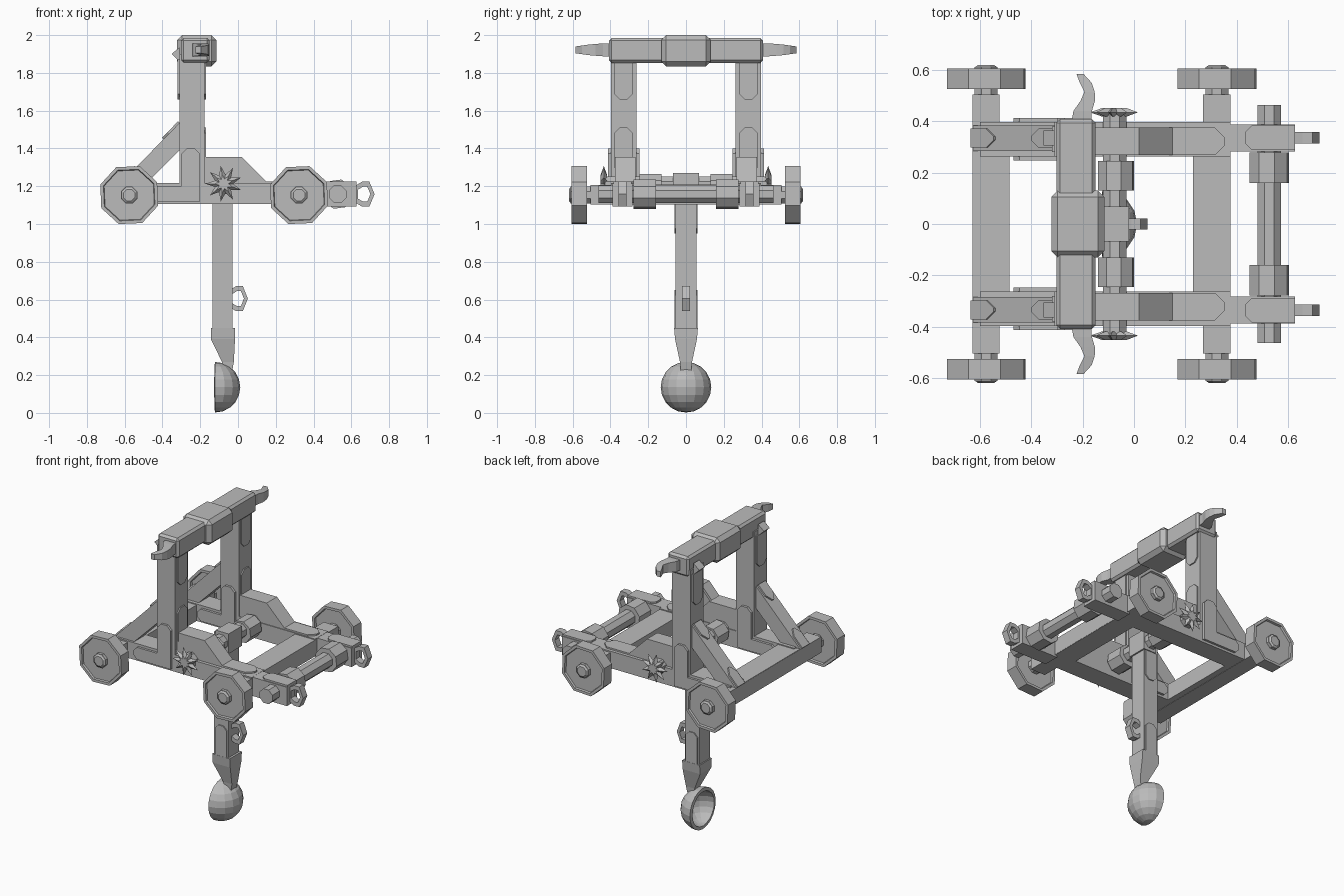
import bpy, bmesh, math
from mathutils import Vector

cube = bpy.data.objects.get("Cube")
if cube:
    bpy.data.objects.remove(cube, do_unlink=True)

grey = bpy.data.materials.new("plain grey")
grey.use_nodes = True
grey.diffuse_color = (0.5, 0.5, 0.5, 1)
grey.node_tree.nodes["Principled BSDF"].inputs["Base Color"].default_value = (0.5, 0.5, 0.5, 1)


def finish(name, bm):
    bmesh.ops.recalc_face_normals(bm, faces=bm.faces)
    mesh = bpy.data.meshes.new(name)
    bm.to_mesh(mesh)
    bm.free()
    mesh.materials.append(grey)
    ob = bpy.data.objects.new(name, mesh)
    bpy.context.collection.objects.link(ob)
    return ob


def loft(name, rings):
    """Skin a list of equal-length point rings and cap both ends."""
    bm = bmesh.new()
    vs = [[bm.verts.new(p) for p in r] for r in rings]
    n = len(vs[0])
    for a, b in zip(vs, vs[1:]):
        for i in range(n):
            bm.faces.new((a[i], a[(i + 1) % n], b[(i + 1) % n], b[i]))
    bm.faces.new(vs[0])
    bm.faces.new(vs[-1])
    return finish(name, bm)


def place(axis, a, b, h):
    return {"x": (h, a, b), "y": (a, h, b), "z": (a, b, h)}[axis]


def prism(name, axis, pts, lo, hi):
    return loft(name, [[place(axis, a, b, h) for a, b in pts] for h in (lo, hi)])


def box(name, x, y, z, bevel=0):
    ob = prism(name, "z", [(x[0], y[0]), (x[1], y[0]), (x[1], y[1]), (x[0], y[1])], *z)
    if bevel:
        mod = ob.modifiers.new("Bevel", "BEVEL")
        mod.width, mod.segments = bevel, 1
    return ob


def ngon(cx, cz, r, n=8, turn=22.5):
    return [(cx + r * math.cos(math.radians(turn) + math.tau * i / n),
             cz + r * math.sin(math.radians(turn) + math.tau * i / n)) for i in range(n)]


def span(s, a, b):
    return (min(s * a, s * b), max(s * a, s * b))


def tab(a0, a1, b0, b1, c):
    """Strap outline with a clipped far end along b."""
    d = c if b1 > b0 else -c
    return [(a0, b0), (a1, b0), (a1, b1 - d), (a1 - c, b1), (a0 + c, b1), (a0, b1 - d)]


def hook(name, cx, cz, y, rx, rz, half):
    """Angular ring in the xz plane."""
    bm = bmesh.new()
    shape = [(-1, -0.6), (-0.2, -1), (0.5, -1), (1, 0), (0.5, 1), (-0.2, 1), (-1, 0.6)]
    loops = [[bm.verts.new((cx + k * rx * u, y + t, cz + k * rz * v)) for u, v in shape]
             for k, t in ((1, -half), (1, half), (0.6, half), (0.6, -half))]
    n = len(shape)
    for j in range(4):
        a, b = loops[j], loops[(j + 1) % 4]
        for i in range(n):
            bm.faces.new((a[i], a[(i + 1) % n], b[(i + 1) % n], b[i]))
    finish(name, bm)


# Wheels and axle ends
def wheel(name, x, s):
    ob = prism(name, "y", ngon(x, 1.153, 0.163, turn=25), *span(s, 0.525, 0.605))
    bm = bmesh.new()
    bm.from_mesh(ob.data)
    for f in [f for f in bm.faces if abs(f.normal.y) > 0.9]:
        bmesh.ops.inset_region(bm, faces=[f], thickness=0.018, depth=0)
        bmesh.ops.inset_region(bm, faces=[f], thickness=0.004, depth=-0.012)
    bm.to_mesh(ob.data)
    bm.free()
    prism(name + "_hub", "y", ngon(x, 1.153, 0.048), *span(s, 0.5, 0.612))
    loft(name + "_cap", [[place("y", a, b, s * h) for a, b in ngon(x, 1.153, r)]
                         for r, h in ((0.048, 0.61), (0.033, 0.62))])


# Cross beams joining the rails
for label, x, lo, hi in (("rear", -0.576, -0.628, -0.484), ("front", 0.322, 0.23, 0.376)):
    box(label + "_cross_beam", (lo, hi), (-0.28, 0.28), (1.105, 1.21))
    box(label + "_axle_beam", (x - 0.053, x + 0.053), (-0.505, 0.505), (1.103, 1.207))

for side, s in (("left", 1), ("right", -1)):
    wheel(side + "_rear_wheel", -0.576, s)
    wheel(side + "_front_wheel", 0.323, s)

    # Side frame
    box(side + "_rail", (-0.6, 0.376), span(s, 0.263, 0.397), (1.105, 1.216))
    box(side + "_post", (-0.31, -0.178), span(s, 0.263, 0.397), (1.105, 1.9))
    prism(side + "_cheek", "y", [(-0.18, 1.21), (-0.18, 1.355), (0.02, 1.355), (0.155, 1.22),
                                 (0.155, 1.21)], *span(s, 0.268, 0.376))
    prism(side + "_rail_strap", "z", [(b, s * a) for a, b in tab(0.268, 0.376, 0.1, 0.355, 0.04)],
          1.21, 1.226)

    # Diagonal brace with straps
    prism(side + "_brace", "y", [(-0.305, 1.54), (-0.305, 1.395), (-0.49, 1.21), (-0.628, 1.21)],
          *span(s, 0.285, 0.383))
    for end, t0, t1 in (("upper", 0.0, 0.085), ("lower", 0.32, 0.23)):
        loft(f"{side}_{end}_brace_strap",
             [[(-0.308 - b + d, s * a, 1.535 - b * 1.03 - d) for a, b in
               tab(0.297, 0.371, t0, t1, 0.03)] for d in (0.004, -0.009)])

    # Angle straps on both flanks of the post foot
    for face, y0, y1 in (("outer", 0.39, 0.412), ("inner", 0.27, 0.247)):
        prism(f"{side}_{face}_post_strap", "y", tab(-0.298, -0.2, 1.12, 1.4, 0.028), *span(s, y0, y1))
        prism(f"{side}_{face}_foot_strap", "y",
              [(a, b) for b, a in tab(1.12, 1.2, -0.25, -0.47, 0.025)], *span(s, y0, y1 ))
    # Straps on the front and back of the post
    for face, x0, x1 in (("front", -0.18, -0.17), ("back", -0.32, -0.308)):
        prism(f"{side}_{face}_upper_strap", "x", [(s * a, b) for a, b in
              tab(0.281, 0.38, 1.87, 1.66, 0.028)], x0, x1)
    prism(side + "_front_lower_strap", "x", [(s * a, b) for a, b in
          tab(0.281, 0.38, 1.3, 1.51, 0.028)], -0.18, -0.17)
    prism(side + "_back_stud", "y", [(-0.31, 1.935), (-0.352, 1.9), (-0.31, 1.86)],
          *span(s, 0.305, 0.365))

    # Curved horn on the end of the top beam: y, x, half width, half height
    horn = ((0.4, -0.205, 0.038, 0.034), (0.44, -0.2, 0.036, 0.034), (0.48, -0.18, 0.028, 0.031),
            (0.515, -0.173, 0.02, 0.028), (0.55, -0.188, 0.023, 0.023), (0.584, -0.21, 0.014, 0.018))
    loft(side + "_horn", [[(x - w, s * y, 1.922 - h), (x + w, s * y, 1.922 - h),
                           (x + w, s * y, 1.922 + h), (x - w, s * y, 1.922 + h)] for y, x, w, h in horn])

    # Front bearing block, cap and hook
    box(side + "_bearing", (0.36, 0.627), span(s, 0.283, 0.388), (1.092, 1.215))
    c = 0.025
    prism(side + "_bearing_cap", "z", [(x, s * y) for x, y in (
        (0.433 + c, 0.288), (0.627, 0.288), (0.627, 0.383), (0.433 + c, 0.383),
        (0.433, 0.383 - c), (0.433, 0.288 + c))], 1.205, 1.226)
    hook(side + "_front_hook", 0.668, 1.158, s * 0.336, 0.055, 0.066, 0.022)

    # Drums on the two turning bars
    prism(side + "_front_drum", "y", ngon(0.527, 1.158, 0.08, turn=30), *span(s, 0.16, 0.278))
    prism(side + "_arm_drum", "y", ngon(-0.07, 1.195, 0.073, turn=30), *span(s, 0.13, 0.245))

    # Star gear with a thin rim
    bm = bmesh.new()
    n = 18
    rim = [bm.verts.new((-0.075 + r * math.cos(t), s * 0.435, 1.213 + r * math.sin(t)))
           for r, t in ((0.096 if i % 2 else 0.05, math.tau * i / n) for i in range(n))]
    for y in (0.418, 0.452):
        ring = [bm.verts.new((-0.075 + (v.co.x + 0.075) * 0.5, s * y, 1.213 + (v.co.z - 1.213) * 0.5))
                for v in rim]
        bm.faces.new(ring)
        for i in range(n):
            bm.faces.new((rim[i], rim[(i + 1) % n], ring[(i + 1) % n], ring[i]))
    finish(side + "_star_gear", bm)

# Turning bars
prism("front_bar", "y", ngon(0.527, 1.158, 0.05), -0.463, 0.463)
prism("arm_axle", "y", ngon(-0.075, 1.205, 0.05), -0.43, 0.43)

# Top beam and its sleeve
box("top_beam", (-0.302, -0.15), (-0.408, 0.408), (1.853, 1.985), 0.014)
box("top_beam_sleeve", (-0.322, -0.115), (-0.13, 0.13), (1.835, 2.0), 0.025)

# Throwing arm, hanging down and flaring before the neck
box("arm", (-0.135, -0.03), (-0.055, 0.055), (0.43, 1.25))
box("arm_head", (-0.115, -0.02), (-0.068, 0.068), (1.14, 1.27))
neck = ((0.45, -0.143, -0.016, 0.063), (0.39, -0.143, -0.016, 0.058), (0.27, -0.085, -0.022, 0.032),
        (0.225, -0.075, -0.03, 0.028))
loft("arm_neck", [[(a, -w, z), (b, -w, z), (b, w, z), (a, w, z)] for z, a, b, w in neck])
for s in (1, -1):
    for label, z0, z1 in (("lower", 0.45, 0.65), ("upper", 1.14, 0.95)):
        prism(f"arm_{label}_strap_{'left' if s > 0 else 'right'}", "y",
              tab(-0.125, -0.04, z0, z1, 0.025), *span(s, 0.05, 0.062))
hook("arm_hook", 0.0, 0.605, 0, 0.052, 0.066, 0.022)

# Hollow cup opening backwards
bm = bmesh.new()
bmesh.ops.create_uvsphere(bm, u_segments=16, v_segments=10, radius=0.134)
bmesh.ops.bisect_plane(bm, geom=bm.verts[:] + bm.edges[:] + bm.faces[:], plane_co=Vector(),
                       plane_no=(1, 0, 0), clear_inner=True, dist=0.0001)
bmesh.ops.translate(bm, verts=bm.verts, vec=(-0.122, 0, 0.136))
cup = finish("cup", bm)
if sum((f.normal.x for f in cup.data.polygons)) < 0:
    cup.data.flip_normals()
wall = cup.modifiers.new("Wall", "SOLIDIFY")
wall.thickness, wall.offset = 0.022, -1
